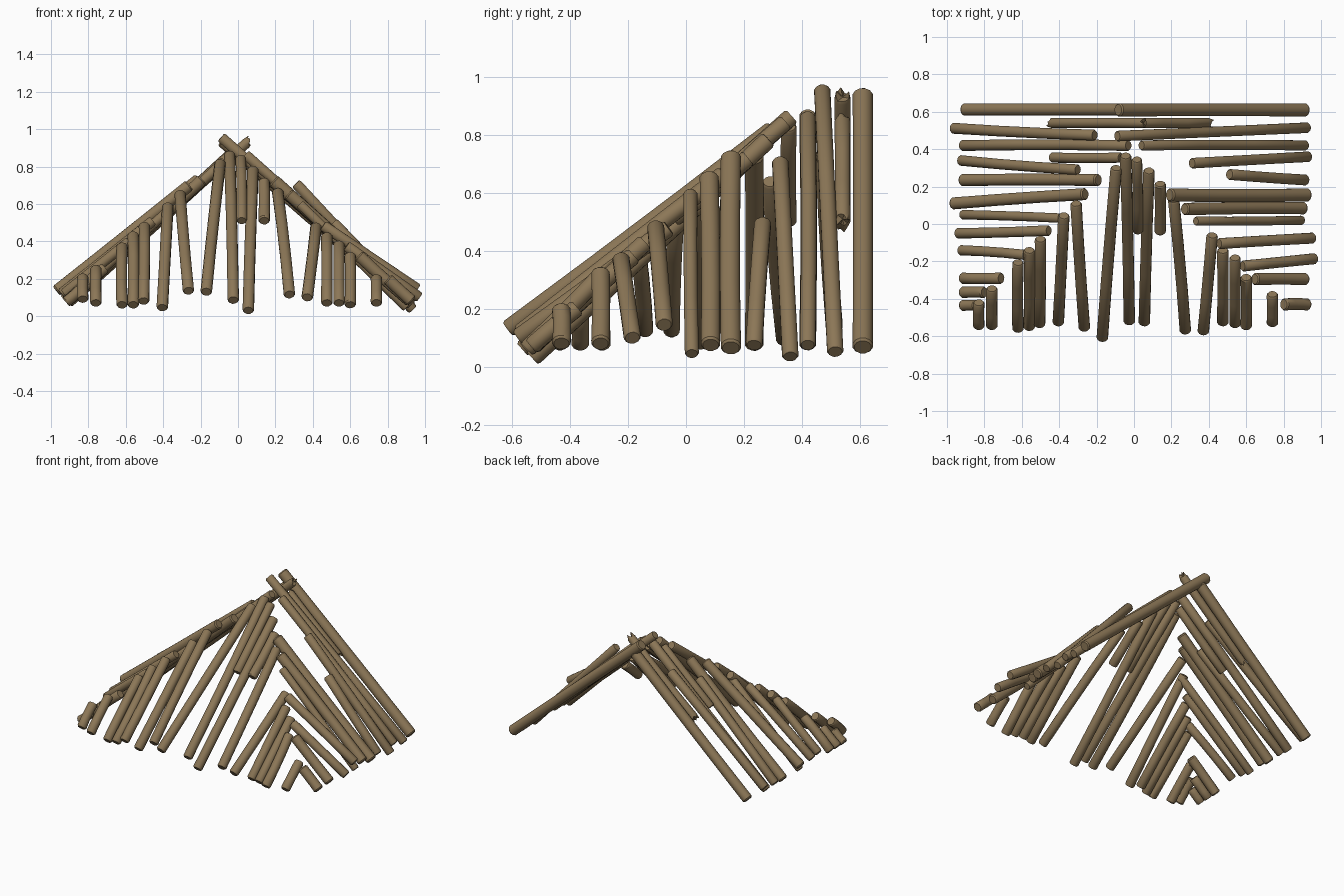
import bpy, bmesh, math, random
from mathutils import Vector
random.seed(4)

bark = bpy.data.materials.new("brown_bark")
bark.diffuse_color = (0.262, 0.184, 0.095, 1)

SIDES = 12


def log(name, a, b, r=0.031, broken=False):
    """Round log from a to b with chamfered (or splintered) ends."""
    a, b = Vector(a), Vector(b)
    d = (b - a).normalized()
    u = d.cross(Vector((0.1, 0.2, 1))).normalized()
    v = d.cross(u)
    n = (b - a).length
    bow = (u * random.uniform(-1, 1) + v * random.uniform(-1, 1)) * 0.003
    stations = [(0, 0.82), (0.008, 1), (n / 3, 0.98), (2 * n / 3, 0.98), (n - 0.008, 1), (n, 0.82)]
    bm = bmesh.new()
    rings = []
    for k, (t, s) in enumerate(stations):
        mid = a + d * t + (bow if k in (2, 3) else Vector())
        ring = []
        for i in range(SIDES):
            ang = 2 * math.pi * i / SIDES
            p = mid + (u * math.cos(ang) + v * math.sin(ang)) * r * s
            if broken and k in (0, 5):
                p += d * random.uniform(-0.004, 0.03) * (1 if k else -1)
            ring.append(bm.verts.new(p))
        rings.append(ring)
    for lo, hi in zip(rings, rings[1:]):
        for i in range(SIDES):
            j = (i + 1) % SIDES
            bm.faces.new((lo[i], lo[j], hi[j], hi[i]))
    for ring, p in ((rings[0], a), (rings[-1], b)):
        c = bm.verts.new(p)
        for i in range(SIDES):
            bm.faces.new((ring[i], ring[(i + 1) % SIDES], c))
    bmesh.ops.recalc_face_normals(bm, faces=bm.faces)
    for f in bm.faces:
        f.smooth = True
    for e in bm.edges:
        if len(e.link_faces) == 2 and e.calc_face_angle() > math.radians(35):
            e.smooth = False
    me = bpy.data.meshes.new(name)
    bm.to_mesh(me)
    bm.free()
    me.materials.append(bark)
    bpy.context.collection.objects.link(bpy.data.objects.new(name, me))


# Front logs: bottom x, y, z then top x, y, z
front = [
    (-.83, -.55, .09, -.83, -.42, .21), (-.76, -.55, .07, -.76, -.345, .255),
    (-.62, -.565, .06, -.62, -.205, .375), (-.56, -.555, .06, -.56, -.14, .435),
    (-.505, -.54, .08, -.50, -.08, .485), (-.405, -.53, .045, -.375, .045, .59),
    (-.265, -.56, .135, -.31, .11, .655), (-.17, -.615, .13, -.095, .30, .82),
    (-.025, -.525, .085, -.045, .365, .865), (.02, -.04, .51, .015, .345, .845),
    (.055, -.53, .03, .08, .285, .785), (.14, -.045, .51, .14, .215, .72),
    (.275, -.575, .115, .212, .13, .665), (.37, -.58, .10, .418, -.06, .48),
    (.475, -.53, .07, .475, -.14, .43), (.54, -.54, .07, .54, -.18, .385),
    (.60, -.55, .06, .60, -.285, .325), (.74, -.535, .07, .74, -.375, .205),
]
for i, p in enumerate(front):
    log(f"front_log_{i + 1}", p[:3], p[3:], 0.031 if abs(p[0]) > .02 else 0.029)

# Side logs: foot x, y, z, top x, y, z, radius
right = [
    (.93, -.43, .08, .80, -.43, .20, .033), (.92, -.295, .08, .645, -.295, .325, .033),
    (.97, -.185, .10, .58, -.225, .375, .03), (.96, -.075, .145, .455, -.105, .485, .03),
    (.90, .02, .045, .33, .015, .60, .025), (.91, .085, .075, .27, .08, .655, .034),
    (.93, .155, .065, .19, .155, .725, .036), (.92, .235, .075, .51, .265, .50, .03),
    (.935, .36, .035, .31, .325, .71, .029), (.92, .42, .075, .04, .42, .865, .028),
    (.93, .515, .052, -.09, .47, .957, .029), (.92, .61, .068, -.085, .61, .94, .036),
]
left = [
    (-.92, -.435, .075, -.84, -.435, .145, .03), (-.92, -.365, .075, -.80, -.365, .18, .031),
    (-.92, -.29, .075, -.71, -.29, .26, .031), (-.93, -.14, .12, -.58, -.165, .40, .028),
    (-.945, -.05, .12, -.455, -.035, .51, .029), (-.92, .05, .075, -.36, .03, .575, .026),
    (-.97, .11, .135, -.26, .16, .70, .033), (-.92, .235, .075, -.19, .235, .73, .033),
    (-.93, .34, .09, -.30, .29, .64, .029), (-.44, .355, .50, -.07, .355, .83, .028),
    (-.92, .42, .075, -.03, .42, .87, .03), (-.97, .512, .135, -.21, .475, .735, .03),
    (-.91, .612, .075, -.03, .612, .87, .034),
]
for side, logs in (("right", right), ("left", left)):
    for i, p in enumerate(logs):
        log(f"{side}_log_{i + 1}", p[:3], p[3:6], p[6])

# Splintered short logs near the ridge
log("right_broken_log", (.40, .54, .51), (.02, .54, .85), .028, True)
log("left_broken_log", (-.44, .54, .50), (.05, .54, .93), .028, True)
